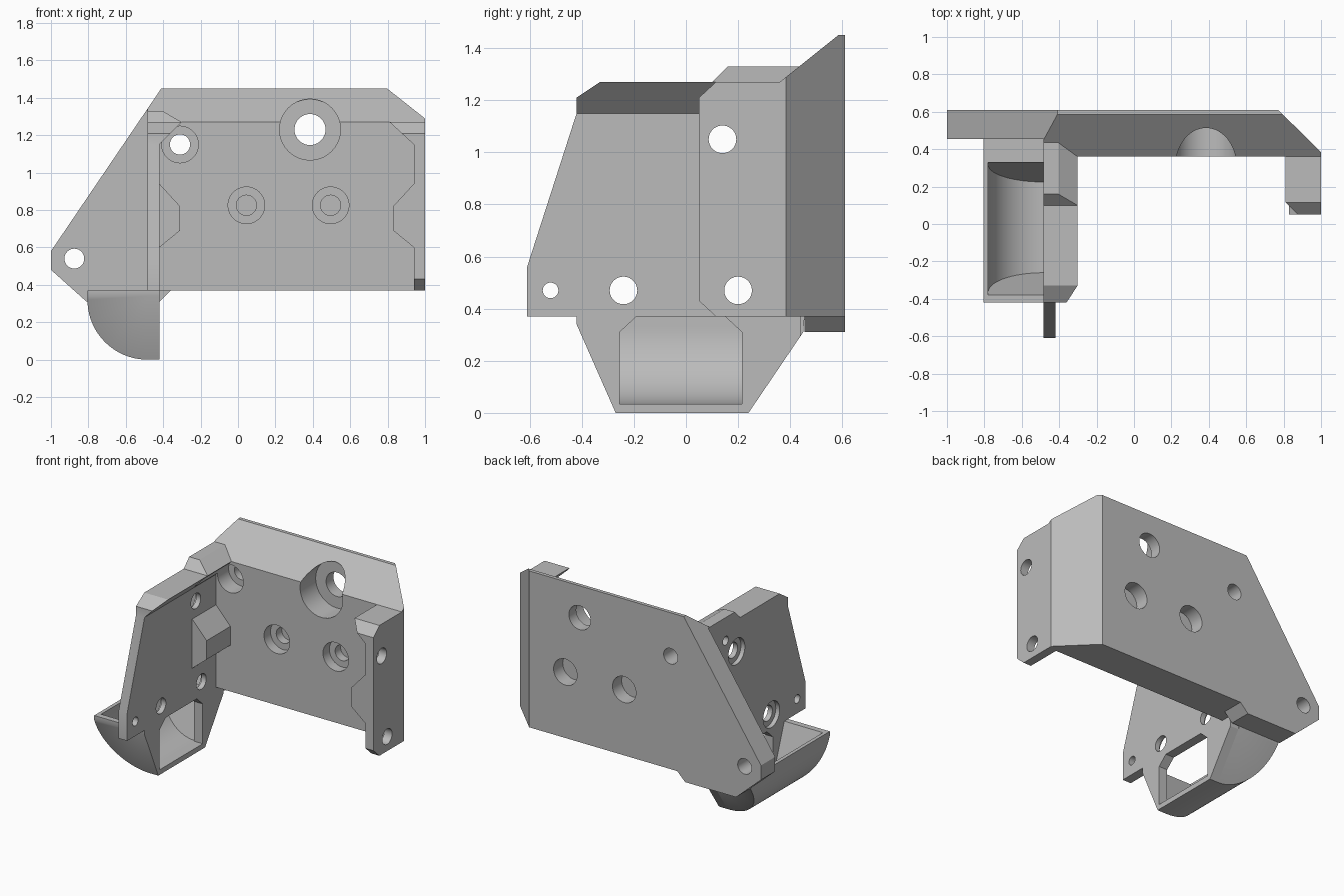
import bpy, bmesh, math
from mathutils import Vector

if "Cube" in bpy.data.objects:
    bpy.data.objects.remove(bpy.data.objects["Cube"])

grey = bpy.data.materials.new("light_grey")
grey.use_nodes = True
grey.diffuse_color = (0.5, 0.5, 0.5, 1)
grey.node_tree.nodes["Principled BSDF"].inputs["Base Color"].default_value = (0.5, 0.5, 0.5, 1)


def prism(name, pts, axis, a, b):
    """Extrude a 2D outline from a to b along an axis."""
    place = {"x": lambda u, v, w: (w, u, v),
             "y": lambda u, v, w: (u, w, v),
             "z": lambda u, v, w: (u, v, w)}[axis]
    bm = bmesh.new()
    face = bm.faces.new([bm.verts.new(place(u, v, a)) for u, v in pts])
    ext = bmesh.ops.extrude_face_region(bm, geom=[face])
    moved = [g for g in ext["geom"] if isinstance(g, bmesh.types.BMVert)]
    bmesh.ops.translate(bm, verts=moved, vec=Vector(place(0, 0, b - a)))
    bmesh.ops.recalc_face_normals(bm, faces=bm.faces)
    mesh = bpy.data.meshes.new(name)
    bm.to_mesh(mesh)
    bm.free()
    mesh.materials.append(grey)
    ob = bpy.data.objects.new(name, mesh)
    bpy.context.collection.objects.link(ob)
    return ob


def combine(ob, other, how="DIFFERENCE"):
    """Apply a boolean and remove the helper."""
    mod = ob.modifiers.new("bool", "BOOLEAN")
    mod.operation, mod.solver, mod.object = how, "EXACT", other
    bpy.context.view_layer.update()
    dg = bpy.context.evaluated_depsgraph_get()
    mesh = bpy.data.meshes.new_from_object(ob.evaluated_get(dg))
    ob.modifiers.clear()
    ob.data = mesh
    bpy.data.objects.remove(other)


def arc(cu, cv, r, start, end, n):
    angles = [math.radians(start + (end - start) * i / n) for i in range(n + 1)]
    return [(cu + r * math.cos(t), cv + r * math.sin(t)) for t in angles]


def bore(ob, axis, u, v, r, a, b):
    combine(ob, prism("cutter", arc(u, v, r, 0, 360, 40)[:-1], axis, a, b))


def box(u0, u1, v0, v1):
    return [(u0, v0), (u1, v0), (u1, v1), (u0, v1)]


# Back plate: thick wall with a thinner triangular ear
plate = prism("back_plate", [
    (-1, 0.48), (-0.81, 0.31), (-0.42, 0.31), (-0.36, 0.37), (1, 0.37),
    (1, 1.45), (-0.41, 1.45), (-1, 0.58)], "y", 0.36, 0.61)
combine(plate, prism("cutter", box(-1.1, -0.485, 0.2, 0.455), "z", 0, 2))
combine(plate, prism("cutter", box(-0.6, -0.3, 0.2, 0.455), "z", 0, 0.37))
combine(plate, prism("cutter", [(0.26, 1.19), (0.585, 1.45), (0.585, 1.6), (0.26, 1.6)],
                     "x", -1.1, 1.1))
combine(plate, prism("cutter", [(0.67, 0.71), (1.1, 0.285), (1.1, 0.71)], "z", 0, 2))

# Wall holes, front pockets and blind rear pockets
bore(plate, "y", 0.385, 1.23, 0.163, 0.2, 0.53)
bore(plate, "y", 0.385, 1.23, 0.083, 0.2, 0.8)
bore(plate, "y", -0.31, 1.15, 0.098, 0.2, 0.48)
bore(plate, "y", -0.31, 1.15, 0.054, 0.2, 0.8)
bore(plate, "y", -0.875, 0.54, 0.053, 0.2, 0.8)
for x in (0.045, 0.495):
    bore(plate, "y", x, 0.825, 0.098, 0.2, 0.43)
    bore(plate, "y", x, 0.825, 0.054, 0.2, 0.49)
    bore(plate, "y", x, 0.825, 0.09, 0.51, 0.8)

# Side flange: outline from the side crossed with a lipped section
scoop_side = [(-0.42, 0.34), (-0.27, 0), (0.24, 0), (0.45, 0.31)]
flange = prism("side_flange", [(-0.61, 0.37), (-0.42, 0.37)] + scoop_side + [
    (0.455, 0.37), (0.455, 1.33), (0.16, 1.33), (0.1, 1.27), (-0.33, 1.27),
    (-0.42, 1.21), (-0.42, 1.15), (-0.61, 0.56)], "x", -0.485, -0.2)
combine(flange, prism("section", [
    (-0.6, -0.1), (-0.42, -0.1), (-0.42, 1.15), (-0.302, 1.27),
    (-0.41, 1.333), (-0.6, 1.333)], "y", -0.8, 0.44), "INTERSECT")
bore(flange, "y", -0.31, 1.15, 0.098, 0.1, 0.48)

# Scoop opening and screw holes, countersunk on the outside
combine(flange, prism("cutter", [
    (-0.255, 0.035), (0.215, 0.035), (0.215, 0.31), (0.15, 0.37),
    (-0.19, 0.37), (-0.255, 0.31)], "x", -0.6, -0.3))
for y, z in ((0.14, 1.05), (0.2, 0.47), (-0.24, 0.47)):
    bore(flange, "x", y, z, 0.053, -0.6, -0.3)
    bore(flange, "x", y, z, 0.09, -0.6, -0.455)
bore(flange, "x", -0.52, 0.47, 0.03, -0.6, -0.3)
bore(flange, "x", 0.26, 1.17, 0.03, -0.6, -0.44)

# Locating block on the side flange
prism("locating_block", [(-0.43, 0.6), (-0.42, 0.6), (-0.31, 0.69), (-0.31, 0.82),
                         (-0.42, 0.94), (-0.43, 0.94)], "y", 0.1, 0.37)

# End flange with matching block and top gusset
end = prism("end_flange", [
    (0.05, 0.43), (0.115, 0.37), (0.38, 0.37), (0.38, 1.27),
    (0.115, 1.27), (0.05, 1.21)], "x", 0.7, 1.0)
combine(end, prism("section", [
    (1.1, 0.2), (1.1, 1.4), (0.81, 1.4), (0.81, 1.27), (0.94, 1.15), (0.94, 0.94),
    (0.83, 0.82), (0.83, 0.69), (0.94, 0.6), (0.94, 0.2)], "y", -0.1, 0.5), "INTERSECT")
for y, z in ((0.14, 1.05), (0.2, 0.47)):
    bore(end, "x", y, z, 0.053, 0.5, 1.2)

# Hollow quarter-round scoop under the side flange
scoop = prism("scoop", [(-0.485, 0.37), (-0.805, 0.37)]
              + arc(-0.485, 0.32, 0.32, 180, 270, 24), "y", -0.5, 0.5)
combine(scoop, prism("section", [(-0.42, 0.5)] + scoop_side + [(0.455, 0.37), (0.455, 0.5)],
                     "x", -1, -0.3), "INTERSECT")
cavity = prism("cavity", [(-0.4, 0.5), (-0.78, 0.5)]
               + arc(-0.485, 0.33, 0.295, 180, 270, 24) + [(-0.4, 0.035)], "y", -0.5, 0.5)
combine(cavity, prism("section", [(-0.38, 0.37), (-0.255, 0.02), (0.22, 0.02),
                                  (0.33, 0.37), (0.33, 0.5), (-0.38, 0.5)],
                      "x", -1, -0.3), "INTERSECT")
combine(scoop, cavity)

# Smooth the round surfaces and keep the edges sharp
bpy.ops.object.select_all(action="DESELECT")
for ob in bpy.context.collection.objects:
    if ob.type == "MESH" and ob.data.materials and ob.data.materials[0] == grey:
        ob.select_set(True)
        bpy.context.view_layer.objects.active = ob
bpy.ops.object.shade_smooth_by_angle(angle=math.radians(30))
